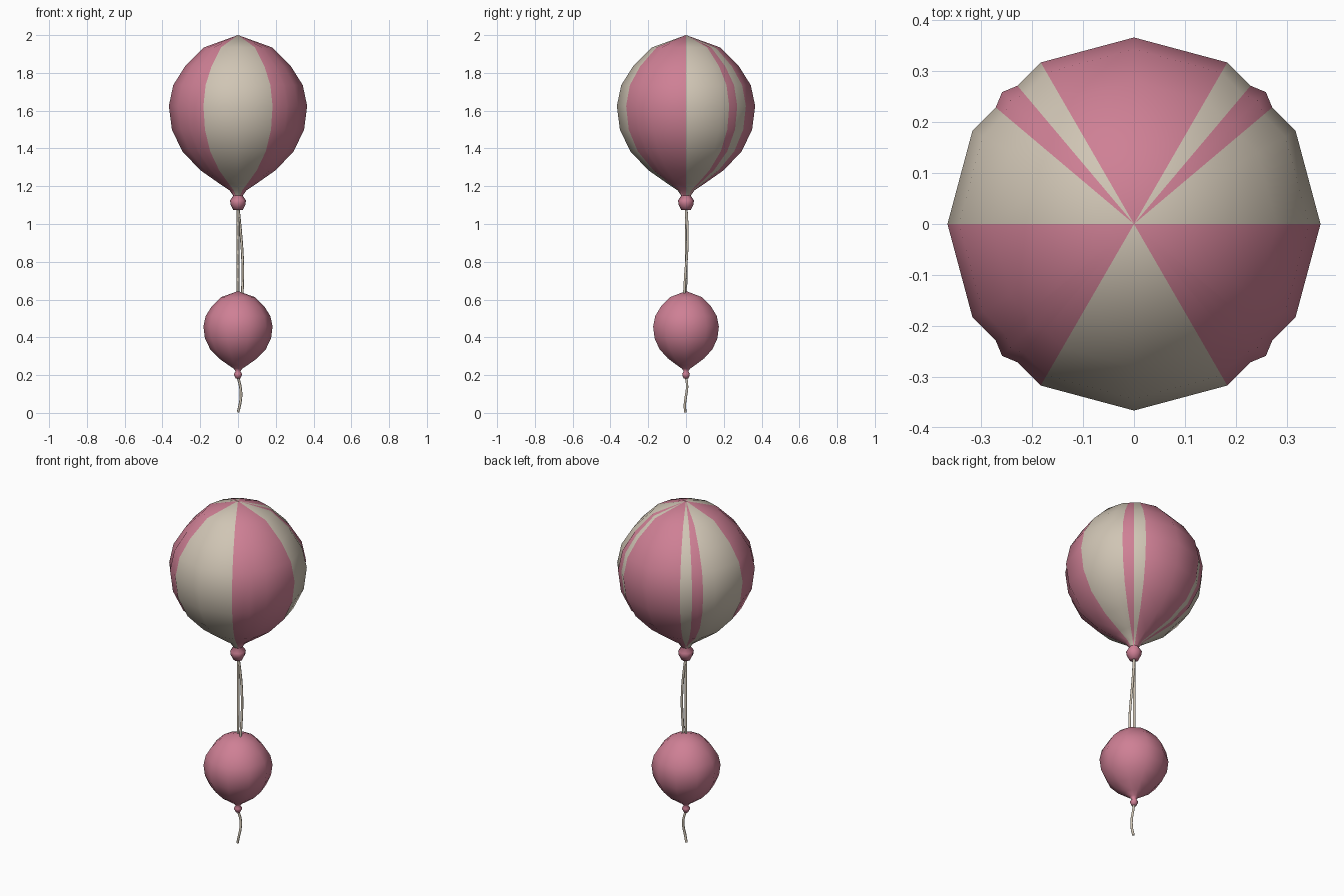
import bpy, bmesh, math

if "Cube" in bpy.data.objects:
    bpy.data.objects.remove(bpy.data.objects["Cube"])


def material(name, rgb):
    m = bpy.data.materials.new(name)
    m.diffuse_color = (*rgb, 1)
    m.use_nodes = True
    m.node_tree.nodes["Principled BSDF"].inputs["Base Color"].default_value = m.diffuse_color
    return m


PINK = material("pink", (0.62, 0.215, 0.30))
CREAM = material("cream", (0.63, 0.56, 0.46))

# Balloon profile (radius, height) from the crown down to the neck, then the knot
BODY = [(0.0, 2.0), (0.18, 1.935), (0.28, 1.835), (0.343, 1.735), (0.366, 1.625),
        (0.35, 1.50), (0.295, 1.385), (0.20, 1.285), (0.10, 1.215), (0.045, 1.178),
        (0.025, 1.15)]
KNOT = [(0.042, 1.125), (0.040, 1.105), (0.025, 1.075), (0.0, 1.075)]


def balloon(name, profile, sides, scale=1.0, top=2.0, striped=False):
    bm = bmesh.new()
    rings = []
    for r, z in profile:
        h = top - (2.0 - z) * scale
        if r == 0:
            rings.append([bm.verts.new((0, 0, h))] * sides)
        else:
            rings.append([bm.verts.new((r * scale * math.cos(2 * math.pi * i / sides),
                                        r * scale * math.sin(2 * math.pi * i / sides), h))
                          for i in range(sides)])
    for upper, lower in zip(rings, rings[1:]):
        for i in range(sides):
            j = (i + 1) % sides
            loop = list(dict.fromkeys([upper[i], lower[i], lower[j], upper[j]]))
            f = bm.faces.new(loop)
            f.smooth = True
            # six alternating gores, two segments each
            if striped and (i // 2) % 2 == 0:
                f.material_index = 1
    me = bpy.data.meshes.new(name)
    bm.to_mesh(me)
    bm.free()
    me.materials.append(PINK)
    me.materials.append(CREAM)
    ob = bpy.data.objects.new(name, me)
    bpy.context.collection.objects.link(ob)


def string(name, points, radius=0.007):
    cu = bpy.data.curves.new(name, 'CURVE')
    cu.dimensions = '3D'
    cu.bevel_depth = radius
    cu.bevel_resolution = 1
    cu.resolution_u = 3
    cu.use_fill_caps = True
    sp = cu.splines.new('BEZIER')
    sp.bezier_points.add(len(points) - 1)
    for bp, p in zip(sp.bezier_points, points):
        bp.co = p
        bp.handle_left_type = bp.handle_right_type = 'AUTO'
    cu.materials.append(CREAM)
    ob = bpy.data.objects.new(name, cu)
    bpy.context.collection.objects.link(ob)


# Large balloon: plain eight-sided skin with its knot, under a striped twelve-sided skin
balloon("large_balloon_inner", BODY + KNOT, 8)
balloon("large_balloon_stripes", BODY, 12, striped=True)

# Small balloon: the same shape at half size
balloon("small_balloon", BODY + KNOT, 10, scale=0.5, top=0.645)

# Strings
string("straight_string", [(0, 0, 1.08), (0, 0.002, 0.85), (0, 0, 0.63)])
string("curved_string", [(0.002, 0.002, 1.08), (0.014, 0.008, 0.96), (0.023, 0.005, 0.84),
                         (0.026, -0.003, 0.74), (0.022, -0.010, 0.62)])
string("tail_string", [(0, 0, 0.19), (0.012, 0.006, 0.14), (0.016, 0.0, 0.09),
                       (0.010, -0.006, 0.045), (0.0, -0.004, 0.003)])
